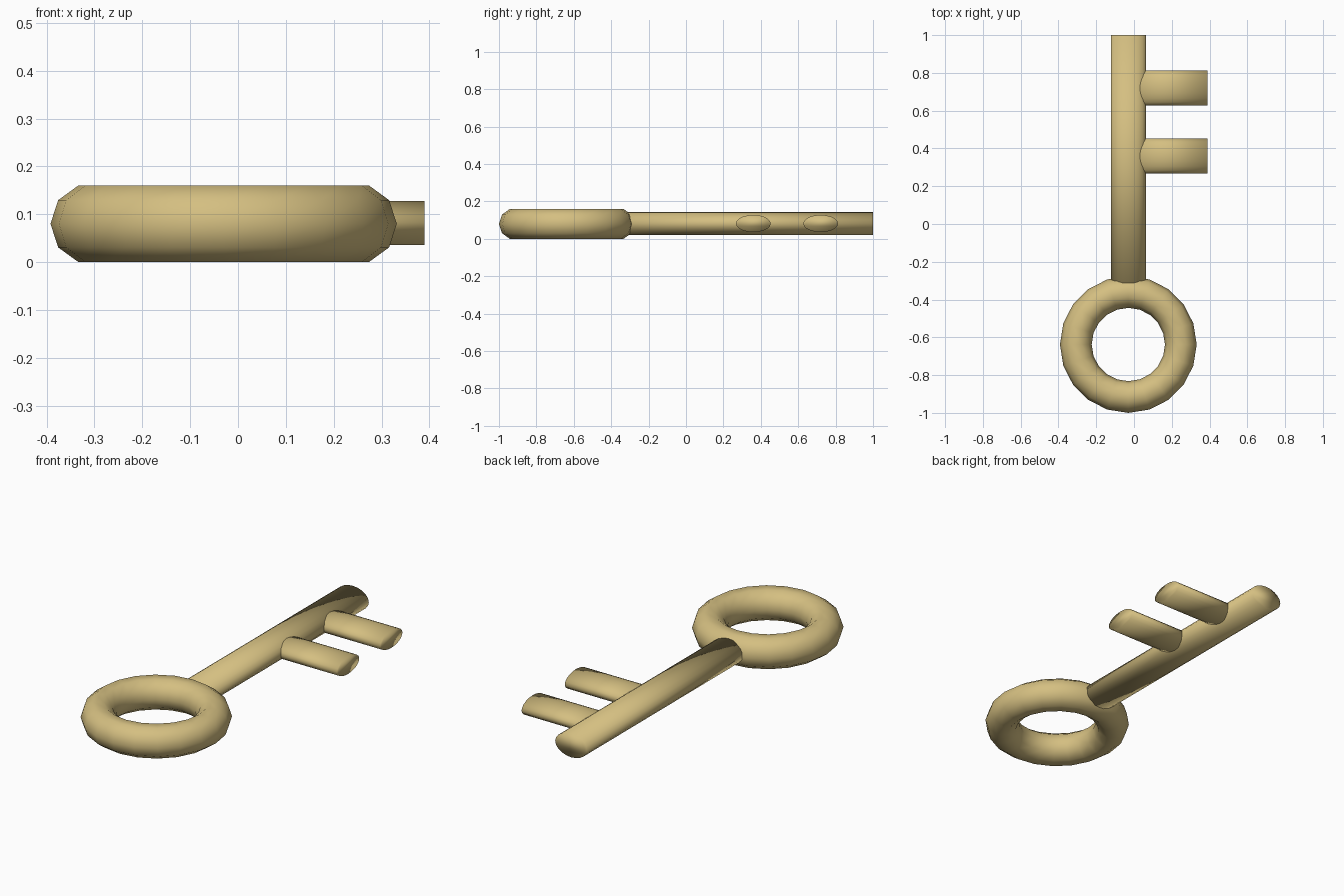
import bpy, bmesh
from math import pi, sin, cos
from mathutils import Matrix, Vector

if "Cube" in bpy.data.objects:
    bpy.data.objects.remove(bpy.data.objects["Cube"])

CX, CZ = -0.03, 0.08          # key centre line

brass = bpy.data.materials.new("brass")
brass.diffuse_color = (0.66, 0.52, 0.22, 1)
brass.use_nodes = True
brass.node_tree.nodes["Principled BSDF"].inputs["Base Color"].default_value = brass.diffuse_color


def finish(name, bm):
    bmesh.ops.recalc_face_normals(bm, faces=bm.faces)
    for f in bm.faces:
        f.smooth = True
    me = bpy.data.meshes.new(name)
    bm.to_mesh(me)
    bm.free()
    me.materials.append(brass)
    ob = bpy.data.objects.new(name, me)
    bpy.context.collection.objects.link(ob)
    return ob


def flat_rod(name, start, end, half_width, half_height):
    """Capped rod with an elliptical section, flattened in z."""
    start, end = Vector(start), Vector(end)
    axis = (end - start).normalized()
    side = Vector((0, 0, 1)).cross(axis)
    frame = Matrix((side * half_width, Vector((0, 0, half_height)),
                    axis * (end - start).length)).transposed().to_4x4()
    bm = bmesh.new()
    bmesh.ops.create_cone(bm, cap_ends=True, segments=20, radius1=1, radius2=1, depth=1,
                          matrix=Matrix.Translation((start + end) / 2) @ frame)
    return finish(name, bm)


def ring(name, centre, major, minor, n_major, n_minor):
    bm = bmesh.new()
    loops = []
    for i in range(n_major):
        a = 2 * pi * i / n_major
        loop = []
        for j in range(n_minor):
            b = 2 * pi * j / n_minor
            r = major + minor * cos(b)
            loop.append(bm.verts.new((centre[0] + r * cos(a), centre[1] + r * sin(a),
                                      centre[2] + minor * sin(b))))
        loops.append(loop)
    for i in range(n_major):
        p, q = loops[i], loops[(i + 1) % n_major]
        for j in range(n_minor):
            k = (j + 1) % n_minor
            bm.faces.new((p[j], q[j], q[k], p[k]))
    return finish(name, bm)


# Handle ring
ring("handle_ring", (CX, -0.638, CZ), 0.278, 0.084, 20, 10)

# Shaft
flat_rod("shaft", (CX, -0.36, CZ + 0.002), (CX, 1.0, CZ + 0.002), 0.093, 0.062)

# Two teeth
for i, y in enumerate((0.36, 0.72)):
    flat_rod(f"tooth_{i + 1}", (CX, y, CZ + 0.002), (0.39, y, CZ + 0.002), 0.093, 0.046)
